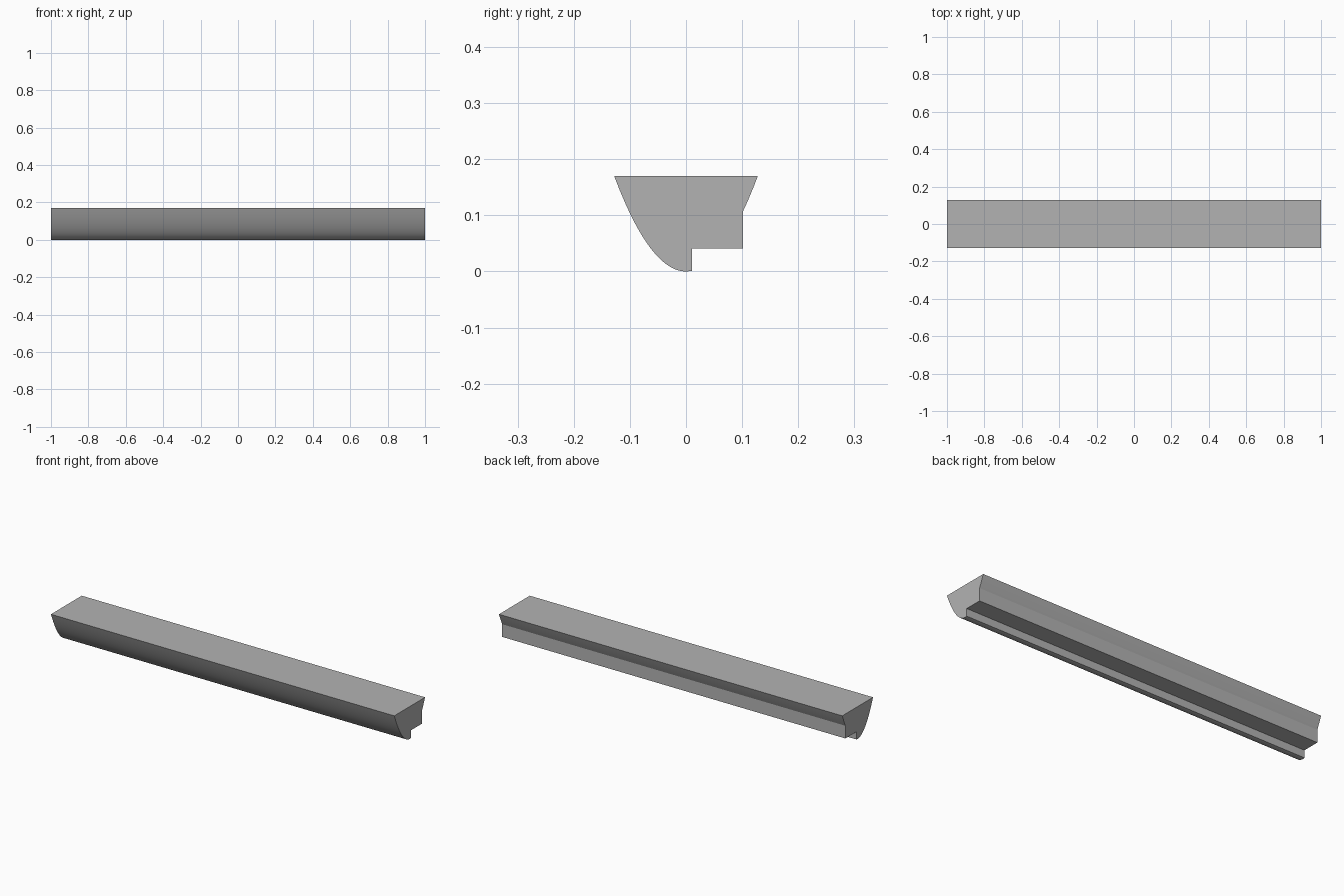
import bpy
import bmesh
import math

cube = bpy.data.objects.get("Cube")
if cube:
    bpy.data.objects.remove(cube, do_unlink=True)

LENGTH = 2.0
HALF_DEPTH = 0.128
HEIGHT = 0.17


def parabola(y0, y1, steps):
    """Points along the curved underside from y0 to y1."""
    ys = [y0 + (y1 - y0) * i / steps for i in range(steps + 1)]
    return [(y, HEIGHT * (y / HALF_DEPTH) ** 2) for y in ys]


# Plain grey material
grey = bpy.data.materials.new("plain_grey")
grey.use_nodes = True
colour = (0.45, 0.45, 0.45, 1.0)
grey.diffuse_color = colour
grey.node_tree.nodes["Principled BSDF"].inputs["Base Color"].default_value = colour

# Cross-section: curved front, small lip, rear notch, flared rear edge
notch = [(0.011, 0.041), (0.102, 0.041)]
profile = parabola(-HALF_DEPTH, 0.011, 28) + notch + parabola(0.102, HALF_DEPTH, 6)

# Extrude the section along the rail
bm = bmesh.new()
section = bm.faces.new([bm.verts.new((-LENGTH / 2, y, z)) for y, z in profile])
extruded = bmesh.ops.extrude_face_region(bm, geom=[section], use_keep_orig=True)
moved = [v for v in extruded["geom"] if isinstance(v, bmesh.types.BMVert)]
bmesh.ops.translate(bm, verts=moved, vec=(LENGTH, 0, 0))
bmesh.ops.recalc_face_normals(bm, faces=bm.faces[:])

mesh = bpy.data.meshes.new("moulding_rail")
bm.to_mesh(mesh)
bm.free()
rail = bpy.data.objects.new("moulding_rail", mesh)
bpy.context.collection.objects.link(rail)
mesh.materials.append(grey)

# Smooth curve with crisp corners
bpy.ops.object.select_all(action="DESELECT")
rail.select_set(True)
bpy.context.view_layer.objects.active = rail
bpy.ops.object.shade_smooth_by_angle(angle=math.radians(20))
